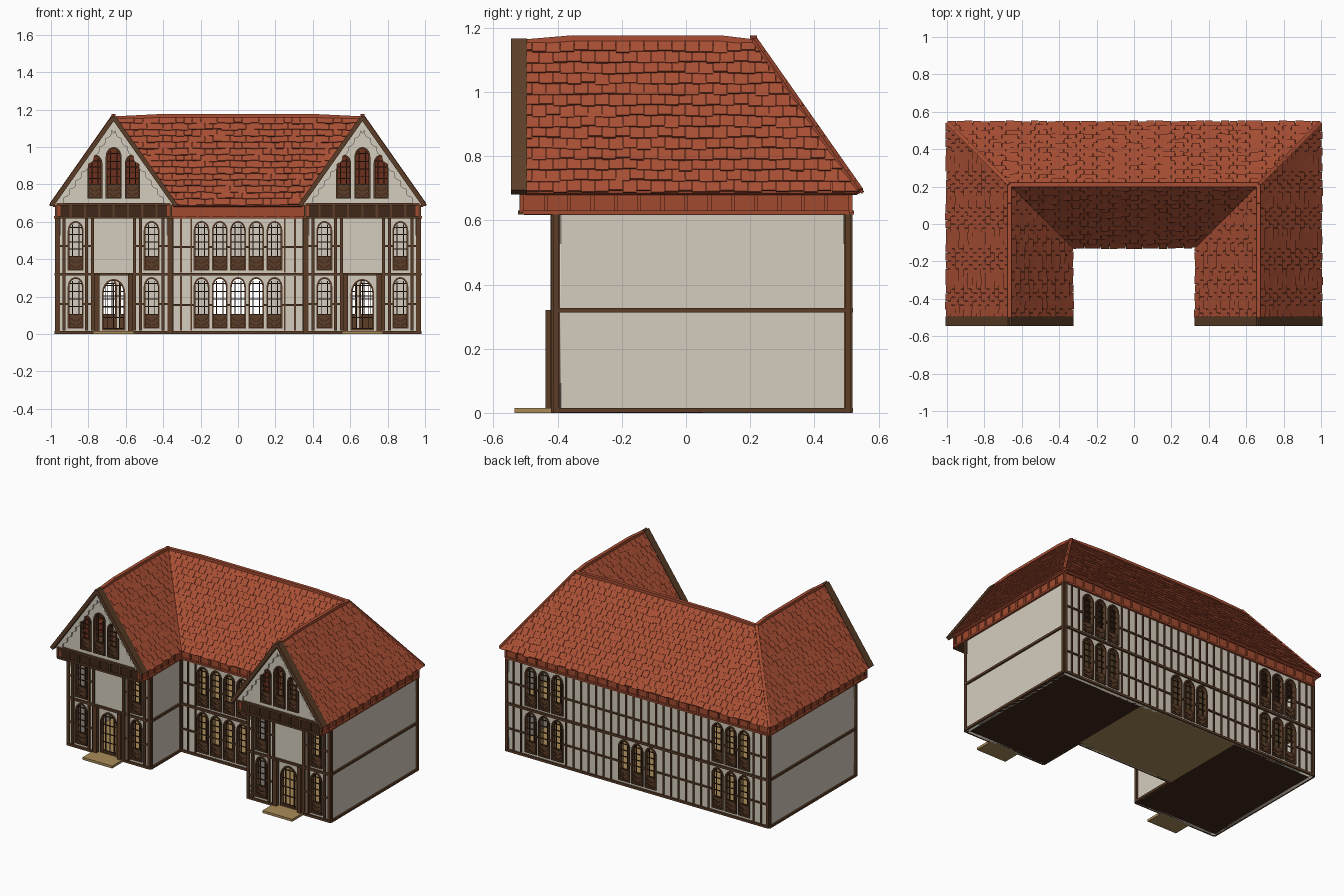
import bpy, bmesh, random
from math import radians, cos, sin, pi, atan2, hypot
from mathutils import Vector, Matrix

if "Cube" in bpy.data.objects:
    bpy.data.objects.remove(bpy.data.objects["Cube"])

random.seed(4)

def mat(name, r, g, b):
    m = bpy.data.materials.new(name)
    m.diffuse_color = (*[(c / 255) ** 2.2 for c in (r, g, b)], 1)
    m.use_nodes = True
    m.node_tree.nodes["Principled BSDF"].inputs["Base Color"].default_value = m.diffuse_color
    return m

PLASTER, TIMBER = mat("plaster", 212, 203, 188), mat("timber", 92, 64, 44)
TILE, BAND = mat("roof_tile", 168, 80, 55), mat("red_boards", 160, 75, 50)
FLOOR, DARK = mat("floor_planks", 168, 138, 88), mat("dark_wood", 66, 44, 32)

def add(name, mesh, material, M=Matrix()):
    mesh.transform(M)
    mesh.materials.clear()
    mesh.materials.append(material)
    ob = bpy.data.objects.new(name, mesh)
    bpy.context.collection.objects.link(ob)
    return ob

def boxes(name, items, material, M=Matrix()):
    """items: (centre, size[, tilt about local y])"""
    bm = bmesh.new()
    for it in items:
        T = Matrix.Translation(it[0]) @ Matrix.Rotation(it[2] if len(it) > 2 else 0, 4, 'Y')
        bmesh.ops.create_cube(bm, size=1, matrix=T @ Matrix.Diagonal((*it[1], 1)))
    me = bpy.data.meshes.new(name)
    bm.to_mesh(me)
    bm.free()
    return add(name, me, material, M)

def plate(name, loops, depth, material, M):
    """Upright plate in local x/z from nested outlines; inner loops become holes."""
    cu = bpy.data.curves.new(name, 'CURVE')
    cu.dimensions, cu.fill_mode, cu.extrude = '2D', 'BOTH', depth / 2
    for pts in loops:
        s = cu.splines.new('POLY')
        s.points.add(len(pts) - 1)
        for p, (x, z) in zip(s.points, pts):
            p.co = (x, z, 0, 1)
        s.use_cyclic_u = True
    ob = bpy.data.objects.new(name, cu)
    bpy.context.collection.objects.link(ob)
    me = bpy.data.meshes.new_from_object(ob.evaluated_get(bpy.context.evaluated_depsgraph_get()))
    bpy.data.objects.remove(ob)
    return add(name, me, material, M @ Matrix.Rotation(pi / 2, 4, 'X'))

def beam(name, p, q, w, h, material):
    p, q = Vector(p), Vector(q)
    d = q - p
    M = Matrix.Translation((p + q) / 2) @ d.to_track_quat('X', 'Z').to_matrix().to_4x4()
    return boxes(name, [((0, 0, 0), (d.length, w, h))], material, M)

def arch(cx, z, w, h, inset=0):
    a, rise = w / 2 - inset, w * 0.62 - inset
    spring = z + h - w * 0.62
    return [(cx - a, z + inset), (cx + a, z + inset)] + [
        (cx + a * cos(t * pi / 10), spring + rise * sin(t * pi / 10)) for t in range(11)]

def rect(x0, x1, z0, z1):
    return [(x0, z0), (x1, z0), (x1, z1), (x0, z1)]

def place(x, y, deg=0):
    return Matrix.Translation((x, y, 0)) @ Matrix.Rotation(radians(deg), 4, 'Z')

def glaze(name, wins, M):
    """Frames, glazing bars and lower chevron panels; wins: (cx, z, w, h, is_door)"""
    frames, bars, panels = [], [], []
    for cx, z, w, h, door in wins:
        frames += [arch(cx, z, w, h), arch(cx, z, w, h, 0.009)]
        low = z + (0.01 if door else 0.075)
        top = z + h
        for k in (-0.2, 0.2) if not door else (-0.25, 0, 0.25):
            bars.append(((cx + k * w, 0.01, (low + top - 0.02) / 2), (0.005, 0.006, top - 0.02 - low)))
        n = 5
        for i in range(n):
            zz = low + (top - 0.035 - low) * i / (n - 1)
            bars.append(((cx, 0.01, zz), (w * (0.95 if i < n - 1 else 0.8), 0.006, 0.005)))
        if not door:
            panels.append(((cx, 0.008, z + 0.037), (w - 0.01, 0.012, 0.068)))
            for s in (-1, 1):
                for dz in (0.025, 0.05):
                    bars.append(((cx + s * w / 4, 0.0, z + dz), (w * 0.5, 0.006, 0.006), -s * 0.6))
    plate(name + "_window_frames", frames, 0.028, TIMBER, M @ Matrix.Translation((0, 0.006, 0)))
    boxes(name + "_glazing_bars", bars, DARK, M)
    if panels:
        boxes(name + "_window_panels", panels, TIMBER, M)

def wall(name, M, length, floors=((), ()), step=0):
    """floors: per storey list of (s, width, kind) with kind w=window d=door b=blank bay"""
    L = length / 2
    wins, T = [], []
    for f, ops in enumerate(floors):
        z0 = 0.02 if f == 0 else 0.33
        for s, w, k in ops:
            if k != 'b':
                wins.append((s, z0 + (0.01 if k == 'w' else 0), w, 0.275 if f == 0 else 0.265, k == 'd'))
        if step:
            n = round(length / step)
            for i in range(1, n):      # thin studs between openings
                s = -L + length * i / n
                if all(abs(s - o[0]) > o[1] / 2 + 0.004 for o in ops):
                    T.append(((s, -0.002, z0 + 0.145), (0.009, 0.012, 0.29)))
            edges = [-L] + [e for o in sorted(ops) for e in (o[0] - o[1] / 2, o[0] + o[1] / 2)] + [L]
            for a, b in zip(edges[::2], edges[1::2]):   # thin mid rails
                T.append((((a + b) / 2, -0.003, z0 + 0.135), (b - a, 0.012, 0.01)))
    for s in (-L + 0.006, L - 0.006):
        T.append(((s, 0.004, 0.31), (0.018, 0.026, 0.62)))
    for z in (0.008, 0.32):
        T.append(((0, 0.002, z), (length, 0.026, 0.015)))
    plate(name, [rect(-L, L, 0.0, 0.62)] + [arch(*w[:4]) for w in wins], 0.02, PLASTER,
          M @ Matrix.Translation((0, 0.01, 0)))
    boxes(name + "_timbers", T, TIMBER, M)
    if wins:
        glaze(name, wins, M)

def band(name, M, length, board, post):
    """Boarded frieze under the eaves"""
    n = max(2, round(length / 0.075))
    boxes(name, [((0, 0.01, 0.66), (length, 0.02, 0.08))], board, M)
    boxes(name + "_battens", [((-length / 2 + length * i / n, -0.002, 0.66), (0.012, 0.012, 0.075))
          for i in range(n + 1)] + [((0, -0.004, z), (length, 0.018, 0.012)) for z in (0.624, 0.694)], post, M)

# walls
def trio(c):
    return [(c + d, 0.085, 'w') for d in (-0.098, 0, 0.098)]
five = [(0.0975 * i, 0.085, 'w') for i in range(-2, 3)]
wall("courtyard_wall", place(0, -0.09), 0.72, (five, five), 0.055)
wall("back_wall", place(0, 0.51, 180), 1.94,
     (trio(-0.69) + trio(0) + trio(0.69), trio(-0.69) + trio(0.69)), 0.055)
band("courtyard_frieze", place(0, -0.09), 0.72, BAND, BAND)
band("back_frieze", place(0, 0.51, 180), 1.94, BAND, BAND)
pair = [(-0.203, 0.085, 'w'), (0.203, 0.085, 'w')]

# floors: U-shaped from three slabs
def floor(name, z0, z1, front, m_wing, m_mid):
    zc, h = (z0 + z1) / 2, z1 - z0
    boxes(name + "_wings", [((s * 0.665, (0.505 + front) / 2, zc), (0.61, 0.505 - front, h)) for s in (-1, 1)], m_wing)
    boxes(name + "_middle", [((0, 0.21, zc), (0.72, 0.59, h))], m_mid)
floor("ground_floor", 0, 0.012, -0.405, DARK, FLOOR)
floor("ground_boards", 0.012, 0.016, -0.405, FLOOR, FLOOR)
floor("upper_floor", 0.314, 0.326, -0.4, FLOOR, FLOOR)
floor("loft_floor", 0.617, 0.629, -0.505, TIMBER, TIMBER)

# roof
EZ, RISE, RUN = 0.685, 0.47, 0.33
def slope(name, eave, u, v, length, clips):
    """Tiled slope: eave start, direction along eave, inward direction, clip planes (co, normal)"""
    eave, u, v = Vector(eave), Vector(u), Vector(v)
    up = Vector((v.x * RUN, v.y * RUN, RISE))
    S = up.length
    up.normalize()
    n = up.cross(u)
    if n.z < 0:
        n = -n
    bm = bmesh.new()
    def slab(a, b, lo, hi, n0, n1, t):
        quad = [(a, lo, n0), (b, lo, n0), (b, hi, n1), (a, hi, n1)]
        bot = [bm.verts.new(eave + u * x + up * y + n * z) for x, y, z in quad]
        top = [bm.verts.new(eave + u * x + up * y + n * (z + t)) for x, y, z in quad]
        bm.faces.new(bot[::-1])
        bm.faces.new(top)
        for i in range(4):
            bm.faces.new((bot[i], bot[i - 3], top[i - 3], top[i]))
    slab(0, length, 0, S, -0.012, -0.012, 0.012)
    rows, cols = 14, round(length / 0.044)
    w = length / cols
    for r in range(rows):
        for c in range(cols + r % 2):
            a = max(0, (c - (r % 2) / 2) * w)
            b = min(length, (c + 1 - (r % 2) / 2) * w)
            lo = r * S / rows + random.uniform(-0.006, 0.004)
            slab(a + 0.0008, b - 0.0008, lo, min(S, lo + 0.05), random.uniform(0.004, 0.008), 0, 0.007)
    for co, no in clips:
        bmesh.ops.bisect_plane(bm, geom=bm.verts[:] + bm.edges[:] + bm.faces[:],
                               plane_co=co, plane_no=no, clear_outer=True)
    bmesh.ops.recalc_face_normals(bm, faces=bm.faces[:])
    me = bpy.data.meshes.new(name)
    bm.to_mesh(me)
    bm.free()
    add(name, me, TILE)

RX, RY, TOP = 0.665, 0.21, EZ + RISE
PR, PL = (RX, RY, 0), (-RX, RY, 0)
slope("back_roof", (-0.995, 0.54, EZ), (1, 0, 0), (0, -1, 0), 1.99,
      [(PR, (1, -1, 0)), (PL, (-1, -1, 0))])
slope("courtyard_roof", (-RX, -0.12, EZ), (1, 0, 0), (0, 1, 0), 2 * RX,
      [(PR, (1, -1, 0)), (PL, (-1, -1, 0))])
for a, b, za, zb in ((-RX, -0.42, 0, .012), (-0.42, 0.42, .012, .012), (0.42, RX, .012, 0)):
    beam("main_ridge", (a, RY, TOP + za), (b, RY, TOP + zb), 0.022, 0.018, TILE)

for s, side in ((-1, "left"), (1, "right")):
    P = (s * RX, RY, 0)
    slope(side + "_outer_roof", (s * 0.995, -0.5, EZ), (0, 1, 0), (-s, 0, 0), 1.04, [(P, (-s, 1, 0))])
    slope(side + "_inner_roof", (s * 0.335, -0.5, EZ), (0, 1, 0), (s, 0, 0), 0.71, [(P, (-s, 1, 0))])
    for a, b, za, zb in ((-0.5, -0.36, 0, .012), (-0.36, 0.11, .012, .012), (0.11, RY, .012, 0)):
        beam(side + "_wing_ridge", (s * RX, a, TOP + za), (s * RX, b, TOP + zb), 0.022, 0.018, TILE)
    beam(side + "_hip", (s * RX, RY, TOP + 0.006), (s * 0.995, 0.54, EZ + 0.006), 0.02, 0.02, TILE)

    # wing walls and friezes
    M = place(s * RX, -0.41)
    wall(side + "_wing_front", M, 0.61,
         (pair + [(0, 0.125, 'd')], pair + [(0, 0.21, 'b')]), 0.0)
    boxes(side + "_wing_front_studs",
          [((k * x, -0.004, 0.32), (0.016, 0.016, 0.6)) for k in (-1, 1) for x in (0.112, 0.145, 0.265)] +
          [((k * 0.09, -0.012, 0.165), (0.028, 0.03, 0.31)) for k in (-1, 1)] +
          [((k * x, -0.003, z), (w, 0.012, 0.01)) for k in (-1, 1) for z in (0.16, 0.47)
           for x, w in ((0.135, 0.05), (0.275, 0.06))], TIMBER, M)
    wall(side + "_side_wall", place(s * 0.97, 0.05, 90 * s), 0.92)
    wall(side + "_inner_wall", place(s * 0.36, -0.25, -90 * s), 0.32)
    band(side + "_side_frieze", place(s * 0.97, 0, 90 * s), 1.02, BAND, BAND)
    band(side + "_inner_frieze", place(s * 0.36, -0.3, -90 * s), 0.42, BAND, BAND)
    G = place(s * RX, -0.51)
    band(side + "_jetty_front", G, 0.61, DARK, TIMBER)
    boxes(side + "_porch_step", [((s * RX, -0.472, 0.008), (0.22, 0.125, 0.016))], FLOOR)

    # gable with three windows, scalloped trim and deep bargeboards
    wins = [(-0.1, 0.725, 0.08, 0.235, False), (0, 0.725, 0.085, 0.275, False), (0.1, 0.725, 0.08, 0.235, False)]
    plate(side + "_gable", [[(-0.315, 0.69), (0.315, 0.69), (0, 1.135)]] + [arch(*w[:4]) for w in wins],
          0.02, PLASTER, G @ Matrix.Translation((0, 0.012, 0)))
    glaze(side + "_gable", wins, G)
    slant = atan2(RISE, RUN)
    for k in (-1, 1):
        trim = [(0.0, 1.14), (0.315, 0.692), (0.27, 0.692)]
        for i in range(8):
            for j in range(5):
                d, q = 0.06 + 0.055 * (i + j / 4), 0.02 + 0.014 * sin(j * pi / 4)
                trim.append((0.315 - d * cos(slant) - q * sin(slant), 0.692 + d * sin(slant) - q * cos(slant)))
        trim = [p for p in trim if p[0] >= 0] + [(0.0, 1.07)]
        plate(side + "_gable_trim", [[(k * x, z) for x, z in trim]], 0.01, PLASTER,
              G @ Matrix.Translation((0, -0.006, 0)))
        beam(side + "_bargeboard", (s * RX, -0.52, TOP + 0.004), (s * RX + k * 0.333, -0.52, EZ + 0.002),
             0.05, 0.024, TIMBER)
